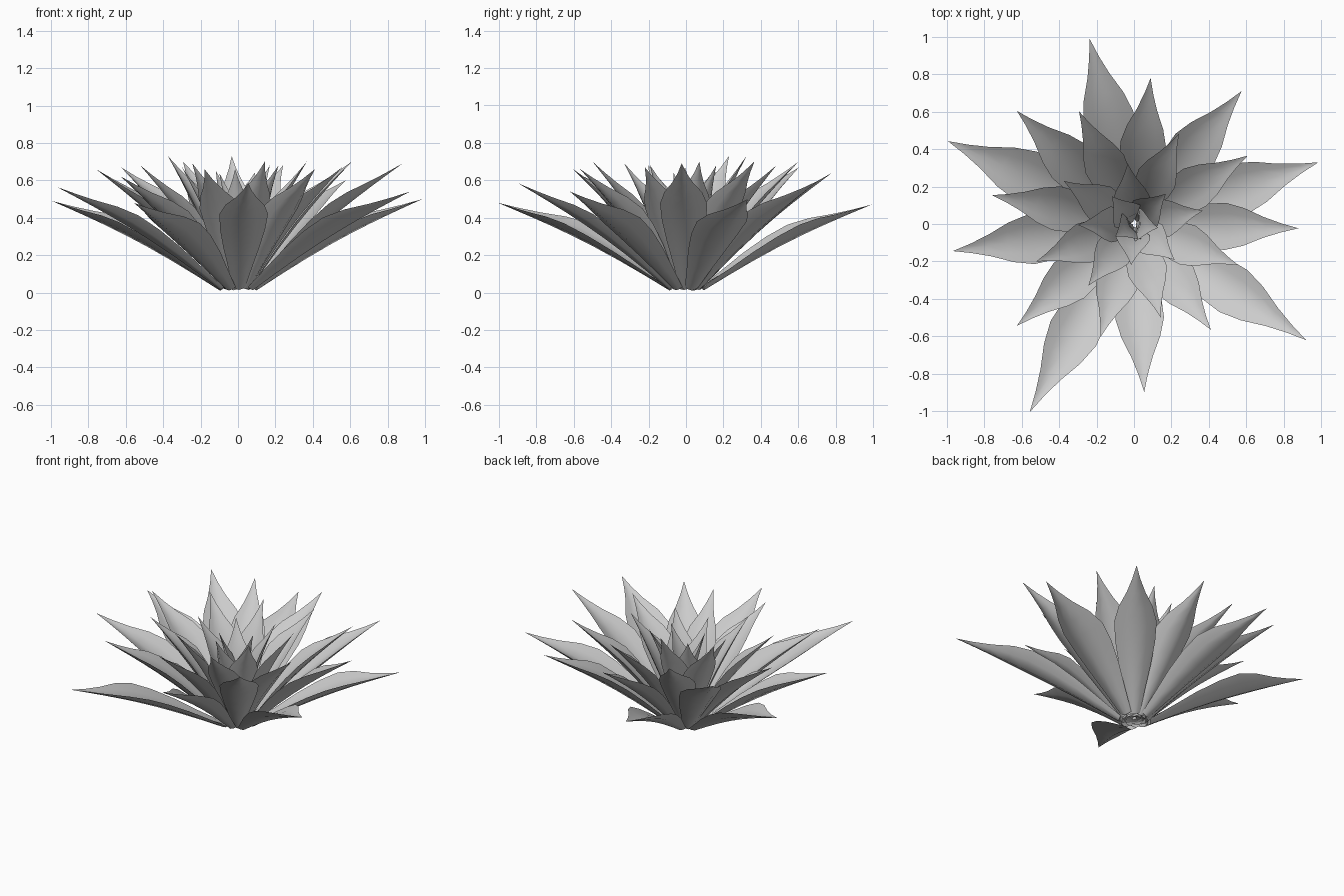
import bpy, bmesh, math
from mathutils import Vector

if "Cube" in bpy.data.objects:
    bpy.data.objects.remove(bpy.data.objects["Cube"])

# Tip reach and tip height of every leaf, oldest (outer) to youngest (inner)
REACH = [1.09, 1.04, 1.15, 1.02, 1.11, .98, .915, .90, .87, .88, .83, .786, .70, .775, .71, .63,
         .67, .60, .56, .54, .52, .44, .375, .41, .325, .29, .30, .235, .22, .19, .13, .12]
TIP_Z = [.49, .50, .48, .47, .54, .565, .60, .585, .67, .69, .62, .64, .66, .66, .70, .66,
         .70, .67, .68, .68, .70, .73, .70, .69, .73, .68, .67, .68, .66, .65, .66, .64]
START, GOLDEN = 156.0, 137.5

# Leaf outline: (fraction of length, fraction of full width)
OUTLINE = [(0, .27), (.15, .5), (.3, .75), (.45, .94), (.58, 1), (.69, .8), (.8, .44), (.9, .19)]
ACROSS = [-1, -.55, 0, .55, 1]


def make_leaf(i):
    n = len(REACH) - 1
    f = i / n
    ang = math.radians(START - GOLDEN * i)
    out = Vector((math.cos(ang), math.sin(ang), 0))
    side = Vector((-math.sin(ang), math.cos(ang), 0))
    base = out * (.105 - .07 * f) + Vector((0, 0, .01 + .02 * f))
    tip = out * REACH[i] + Vector((0, 0, TIP_Z[i]))
    along = (tip - base).normalized()
    up = along.cross(side).normalized()
    if up.z < 0:
        up = -up
    half = .142 - .055 * f
    bm = bmesh.new()
    rings = []
    for t, w in OUTLINE:
        c = base.lerp(tip, t) + up * (.025 * math.sin(math.pi * t))
        hw = half * w
        depth = .52 * hw
        thick = .022 * min(1, w + .1) + (.02 if t == 0 else 0)
        under = [c + side * s * hw + up * depth * abs(s) ** 1.6 for s in ACROSS]
        upper = [c + side * s * hw + up * (depth * abs(s) ** 1.6 + thick * (1 - s * s))
                 for s in ACROSS[-2:0:-1]]
        rings.append([bm.verts.new(p) for p in under + upper])
    # skin between the cross-sections, closed base and pointed tip
    k = len(rings[0])
    for a, b in zip(rings, rings[1:]):
        for j in range(k):
            bm.faces.new((a[j], a[(j + 1) % k], b[(j + 1) % k], b[j]))
    bm.faces.new(rings[0])
    point = bm.verts.new(tip)
    for j in range(k):
        bm.faces.new((rings[-1][j], rings[-1][(j + 1) % k], point))
    bmesh.ops.recalc_face_normals(bm, faces=bm.faces)
    me = bpy.data.meshes.new(f"leaf_{i + 1:02d}")
    bm.to_mesh(me)
    bm.free()
    ob = bpy.data.objects.new(me.name, me)
    bpy.context.collection.objects.link(ob)
    return ob


# Spiral rosette of leaves
leaves = [make_leaf(i) for i in range(len(REACH))]

# Smooth surfaces with crisp leaf margins
for ob in leaves:
    ob.select_set(True)
bpy.context.view_layer.objects.active = leaves[0]
bpy.ops.object.shade_smooth_by_angle(angle=math.radians(50))
